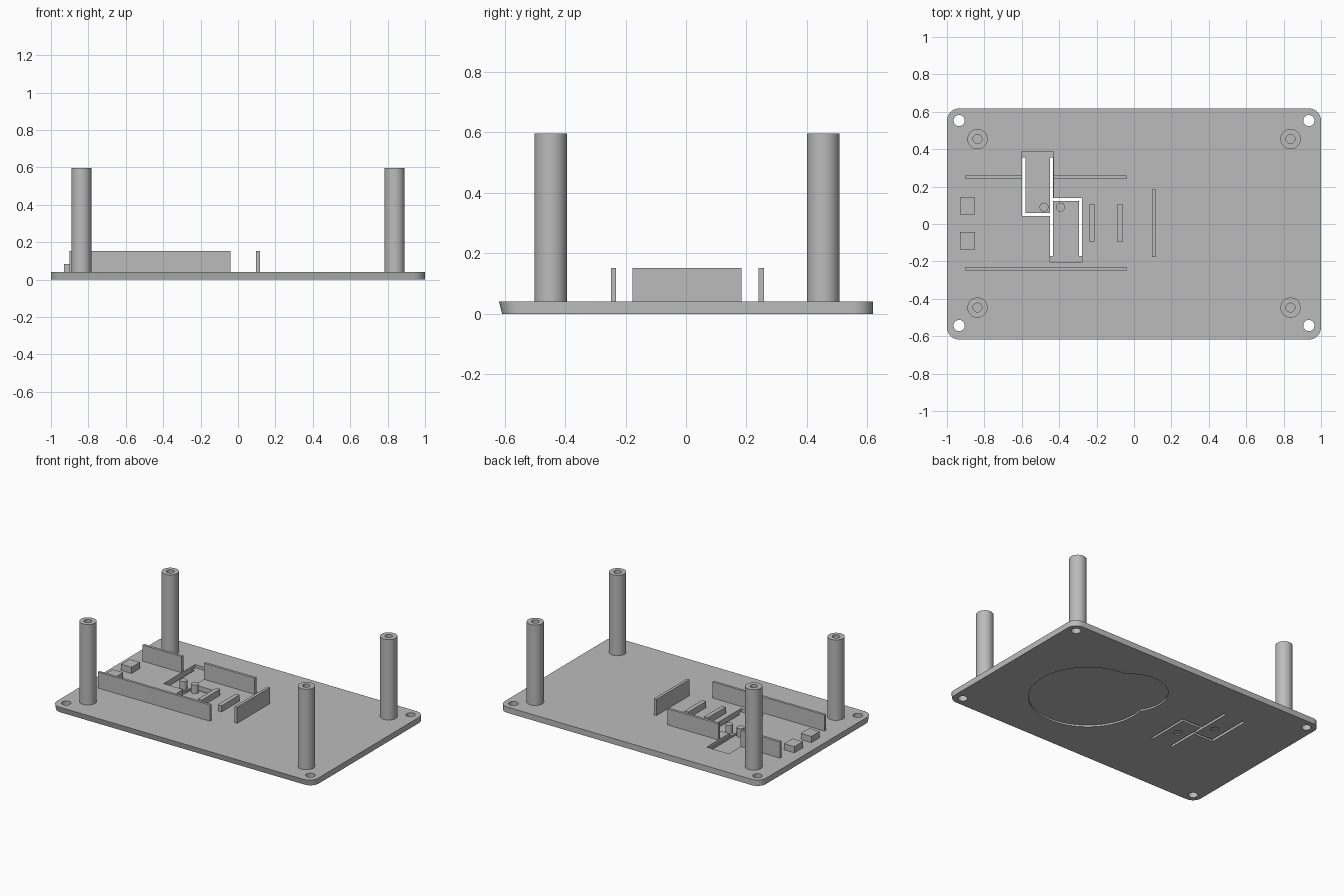
import bpy, bmesh, math

cube = bpy.data.objects.get("Cube")
if cube:
    bpy.data.objects.remove(cube, do_unlink=True)

GREY = (0.5, 0.5, 0.5, 1)
grey = bpy.data.materials.new("plain_grey")
grey.use_nodes = True
grey.diffuse_color = GREY
grey.node_tree.nodes["Principled BSDF"].inputs["Base Color"].default_value = GREY

TOP = 0.04        # upper face of the plate
WALL = 0.152      # height of the guide walls
LOW = 0.083       # height of the low supports


def finish(name, bm):
    bmesh.ops.recalc_face_normals(bm, faces=bm.faces)
    mesh = bpy.data.meshes.new(name)
    bm.to_mesh(mesh)
    bm.free()
    mesh.materials.append(grey)
    obj = bpy.data.objects.new(name, mesh)
    bpy.context.collection.objects.link(obj)
    return obj


def prism(name, outline, z0, z1):
    bm = bmesh.new()
    low = [bm.verts.new((x, y, z0)) for x, y in outline]
    high = [bm.verts.new((x, y, z1)) for x, y in outline]
    bm.faces.new(low[::-1])
    bm.faces.new(high)
    n = len(outline)
    for i in range(n):
        j = (i + 1) % n
        bm.faces.new((low[i], low[j], high[j], high[i]))
    return finish(name, bm)


def box(name, x0, x1, y0, y1, z0, z1):
    return prism(name, [(x0, y0), (x1, y0), (x1, y1), (x0, y1)], z0, z1)


def arc(cx, cy, r, start, sweep, n):
    return [(cx + r * math.cos(start + sweep * i / n),
             cy + r * math.sin(start + sweep * i / n)) for i in range(n + 1)]


def cylinder(name, x, y, r, z0, z1, n=40):
    return prism(name, arc(x, y, r, 0, math.tau, n)[:-1], z0, z1)


def cut(obj, cutter):
    cutter.hide_render = True
    mod = obj.modifiers.new("cut", "BOOLEAN")
    mod.operation = "DIFFERENCE"
    mod.solver = "EXACT"
    mod.object = cutter
    bpy.context.view_layer.objects.active = obj
    bpy.ops.object.modifier_apply(modifier=mod.name)
    bpy.data.objects.remove(cutter, do_unlink=True)


# Rounded plate, its front edge flaring slightly outward toward the top
W, D, R = 1.0, 0.618, 0.065
outline = []
for k, (sx, sy) in enumerate([(1, 1), (-1, 1), (-1, -1), (1, -1)]):
    outline += arc(sx * (W - R), sy * (D - R), R, k * math.pi / 2, math.pi / 2, 10)
plate = prism("base_plate", outline, 0, TOP)
for v in plate.data.vertices:
    if v.co.z < 0.01 and v.co.y < 0:
        v.co.y *= 0.984

# Screw holes in the corners
for x in (-0.935, 0.935):
    for y in (-0.543, 0.553):
        cut(plate, cylinder("hole", x, y, 0.03, -0.1, 0.1))

# Thinned areas that form the two flexible button tongues
cut(plate, box("recess_back", -0.6, -0.43, 0.043, 0.388, 0.018, 0.1))
cut(plate, box("recess_front", -0.45, -0.278, -0.204, 0.14, 0.018, 0.1))

# Through slots around the tongues
for x0, x1, y0, y1 in [(-0.6, -0.581, 0.043, 0.356),
                       (-0.6, -0.44, 0.043, 0.06),
                       (-0.45, -0.432, -0.172, 0.356),
                       (-0.44, -0.278, 0.122, 0.14),
                       (-0.294, -0.278, -0.172, 0.14)]:
    cut(plate, box("slot", x0, x1, y0, y1, -0.1, 0.1))

# Shallow rounded pocket and button marks on the underside
cut(plate, cylinder("pocket_large", 0.35, -0.03, 0.37, -0.1, 0.012, 64))
cut(plate, cylinder("pocket_small", 0.18, 0.18, 0.235, -0.1, 0.012, 64))
for x, y in [(-0.515, 0.17), (-0.365, -0.01)]:
    cut(plate, cylinder("mark", x, y, 0.028, -0.1, 0.006))

# Hollow standoff posts
for side, x in (("right", -0.837), ("left", 0.837)):
    for end, y in (("front", -0.447), ("back", 0.454)):
        post = cylinder(f"{end}_{side}_post", x, y, 0.054, TOP - 0.005, 0.597, 48)
        cut(post, cylinder("bore", x, y, 0.024, TOP, 0.7))

# Guide walls; the back one is interrupted by the tongue recess
box("front_wall", -0.9, -0.04, -0.248, -0.231, TOP - 0.005, WALL)
box("back_wall_outer", -0.9, -0.6, 0.24, 0.258, TOP - 0.005, WALL)
box("back_wall_inner", -0.43, -0.04, 0.24, 0.258, TOP - 0.005, WALL)
box("end_wall", 0.097, 0.117, -0.177, 0.184, TOP - 0.005, WALL)

# Low support bars and blocks
for i, x in enumerate((-0.225, -0.075)):
    box(f"support_bar_{i + 1}", x - 0.015, x + 0.015, -0.093, 0.103, TOP - 0.005, LOW)
for i, y in enumerate((-0.089, 0.096)):
    box(f"support_block_{i + 1}", -0.93, -0.85, y - 0.046, y + 0.046, TOP - 0.005, LOW)

# Button pegs on the tongue tips
for i, x in enumerate((-0.481, -0.393)):
    cylinder(f"button_peg_{i + 1}", x, 0.09, 0.024, 0.015, LOW - 0.005, 24)

# Smooth the round walls and keep the edges crisp
for obj in bpy.context.view_layer.objects:
    obj.select_set(obj.type == "MESH")
bpy.context.view_layer.objects.active = plate
bpy.ops.object.shade_smooth_by_angle(angle=math.radians(30))
